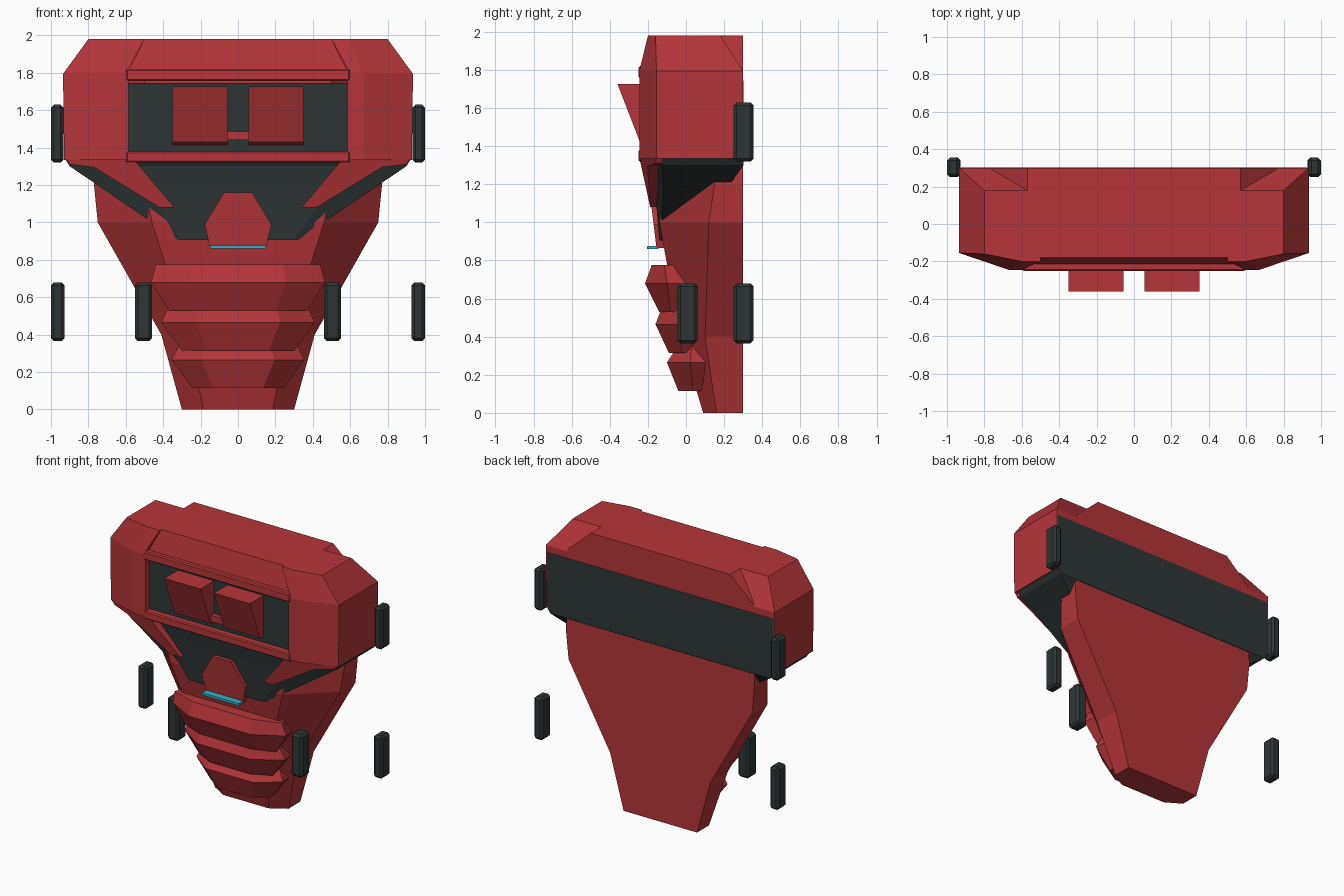
import bpy, bmesh

cube = bpy.data.objects.get("Cube")
if cube:
    bpy.data.objects.remove(cube, do_unlink=True)


def material(name, rgb):
    m = bpy.data.materials.new(name)
    m.use_nodes = True
    m.diffuse_color = (*rgb, 1)
    m.node_tree.nodes["Principled BSDF"].inputs["Base Color"].default_value = (*rgb, 1)
    return m


RED = material("red", (0.46, 0.036, 0.043))
DARK = material("charcoal", (0.027, 0.036, 0.036))
CYAN = material("cyan", (0.03, 0.45, 0.58))


def loft(name, rings, mat, side=1, bevel=0):
    """Join matching rings of points into a closed solid; side=-1 mirrors it in x."""
    bm = bmesh.new()
    loops = [[bm.verts.new((side * x, y, z)) for x, y, z in r] for r in rings]
    n = len(loops[0])
    for a, b in zip(loops, loops[1:]):
        for i in range(n):
            j = (i + 1) % n
            bm.faces.new((a[i], a[j], b[j], b[i]))
    bm.faces.new(loops[0])
    bm.faces.new(loops[-1])
    bmesh.ops.recalc_face_normals(bm, faces=bm.faces)
    mesh = bpy.data.meshes.new(name)
    bm.to_mesh(mesh)
    bm.free()
    mesh.materials.append(mat)
    obj = bpy.data.objects.new(name, mesh)
    bpy.context.collection.objects.link(obj)
    if bevel:
        mod = obj.modifiers.new("bevel", "BEVEL")
        mod.width, mod.segments = bevel, 1
    return obj


def sym(z, *half):
    """Horizontal ring from the points of its +x half."""
    return [(x, y, z) for x, y in half] + [(-x, y, z) for x, y in reversed(half)]


def box(name, x, y, z, mat, side=1, bevel=0):
    rings = [[(x[0], y[0], h), (x[1], y[0], h), (x[1], y[1], h), (x[0], y[1], h)] for h in z]
    return loft(name, rings, mat, side, bevel)


# Tapered torso: height, front half-width, front y, side half-width, side corner y
torso = [(0, .185, .09, .30, .16), (.4, .27, -.03, .41, .1), (1.0, .46, -.14, .75, .12),
         (1.2, .5, -.14, .77, .15), (1.81, .5, -.1, .76, .1), (1.98, .4, -.1, .57, .1)]
loft("torso", [sym(z, (fw, fy), (sw, sy), (sw, .3)) for z, fw, fy, sw, sy in torso], RED)

# Dark chest core, seen as the screen, the lower chest and the back band:
# height, front half-width, front y, side half-width, side corner y, back y
core = [(.905, .3, -.14, .32, -.125, .1), (1.2, .5, -.165, .752, -.12, .23),
        (1.3, .6, -.178, .9, -.125, .302), (1.34, .6, -.2, .925, -.125, .302),
        (1.745, .6, -.2, .925, -.125, .302)]
loft("chest_core", [sym(z, (fw, fy), (sw, sy), (sw, by)) for z, fw, fy, sw, sy, by in core], DARK)

# Upper chest panel and the rails above and below the screen
loft("upper_panel", [sym(1.78, (.6, -.222), (.6, .29)), sym(1.98, (.5, -.18), (.5, .18))], RED)
box("screen_top_rail", (-.6, .6), (-.25, -.15), (1.757, 1.82), RED, bevel=.008)
box("screen_bottom_rail", (-.6, .6), (-.25, -.15), (1.32, 1.38), RED, bevel=.008)


def shoulder_ring(z, inner, front, fx, fy, outer, corner, back):
    return [(x, y, z) for x, y in ((inner, front), (fx, fy), (outer, corner),
                                   (outer, back), (inner, back))]


def flap_ring(depth):
    outline = [(.56, 1.34), (.92, 1.34), (.9, 1.31), (.77, 1.295), (.42, 1.08), (.34, 1.08)]
    return [(x, -.245 + (1.34 - z) * .22 + max(0, x - .67) * .34 + depth, z) for x, z in outline]


window = [(-.19, 1.727), (-.36, 1.727), (-.245, 1.43), (-.19, 1.41)]

for side, label in ((1, "left"), (-1, "right")):
    # Faceted shoulder shell and the pointed flap beneath it
    loft(f"{label}_shoulder", [
        shoulder_ring(1.98, .5, -.2, .6, -.2, .8, -.16, .18),
        shoulder_ring(1.795, .6, -.245, .67, -.245, .935, -.155, .3),
        shoulder_ring(1.76, .585, -.245, .67, -.245, .935, -.155, .3),
        shoulder_ring(1.335, .585, -.245, .67, -.245, .93, -.155, .3)], RED, side)
    loft(f"{label}_flap", [flap_ring(0), flap_ring(.07)], RED, side)
    # Wedge window standing out of the screen
    loft(f"{label}_window", [[(x, y, z) for y, z in window] for x in (.055, .35)], RED, side)
    # Wheels
    for part, x, y, z in (("upper_wheel", (.933, 1), (.25, .355), (1.32, 1.63)),
                          ("lower_wheel", (.927, 1), (.25, .355), (.365, .68)),
                          ("front_wheel", (.46, .55), (-.045, .06), (.365, .68))):
        box(f"{label}_{part}", x, y, z, DARK, side, .016)

box("window_bridge", (-.056, .056), (-.235, -.19), (1.44, 1.485), RED)

# Centre crest and the light bar under it
crest = [(.075, 1.16), (.178, .99), (.15, .865)]
crest = crest + [(-x, z) for x, z in reversed(crest)]
loft("centre_crest", [[(x, -.155 - (z - .865) * .12 + d, z) for x, z in crest]
                      for d in (0, .08)], RED)
box("light_bar", (-.15, .15), (-.205, -.145), (.86, .877), CYAN)

# Abdomen belts, each ring: height, half-width, front y, back y
belts = {
    "upper_belt": [(.53, .37, -.14, .0), (.68, .465, -.215, .06), (.775, .44, -.18, -.02)],
    "middle_belt": [(.315, .30, -.09, .07), (.465, .41, -.16, .14), (.545, .375, -.13, .07)],
    "lower_belt": [(.115, .245, -.04, .14), (.265, .355, -.1, .19), (.357, .31, -.04, .13)],
}
for name, rows in belts.items():
    loft(name, [sym(z, (w * .55, f), (w, f + (b - f) * .42), (w * .93, b))
                for z, w, f, b in rows], RED)
